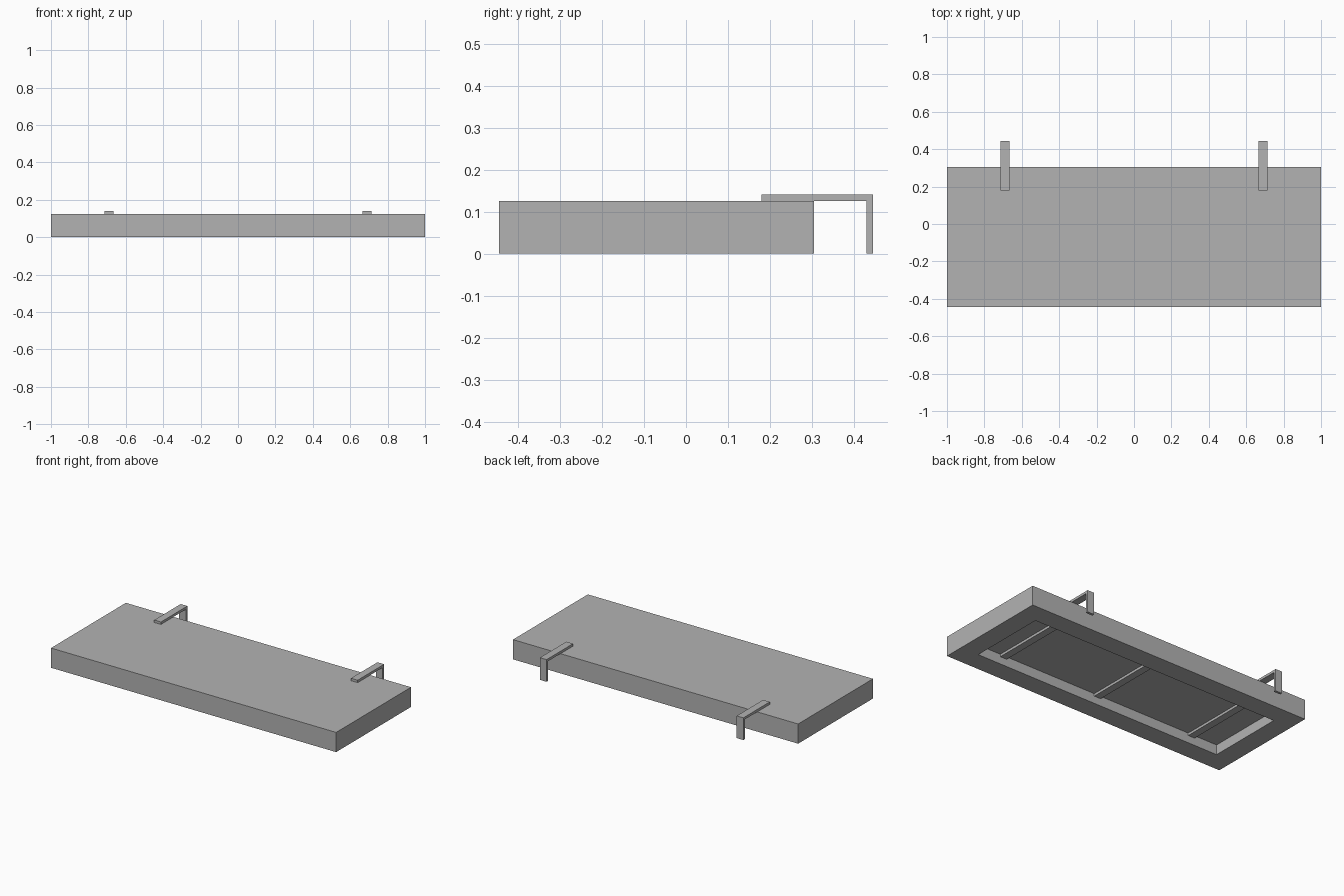
import bpy
import bmesh

cube = bpy.data.objects.get("Cube")
if cube:
    bpy.data.objects.remove(cube, do_unlink=True)

# Dimensions
LENGTH, FRONT, BACK, HEIGHT = 2.0, -0.445, 0.305, 0.125
BORDER = 0.125
PANEL_Z = HEIGHT / 2
BAR_W, BAR_T = 0.047, 0.0156
BAR_X = 0.69
INNER_FRONT, INNER_BACK = FRONT + BORDER, BACK - BORDER

grey = bpy.data.materials.new("plain grey")
grey.use_nodes = True
colour = (0.45, 0.45, 0.45, 1)
grey.diffuse_color = colour
grey.node_tree.nodes["Principled BSDF"].inputs["Base Color"].default_value = colour


def finish(name, bm):
    bmesh.ops.recalc_face_normals(bm, faces=bm.faces)
    mesh = bpy.data.meshes.new(name)
    bm.to_mesh(mesh)
    bm.free()
    mesh.materials.append(grey)
    obj = bpy.data.objects.new(name, mesh)
    bpy.context.collection.objects.link(obj)
    return obj


def box(name, x, y, z):
    """Box from (min, max) ranges."""
    bm = bmesh.new()
    bmesh.ops.create_cube(bm, size=1)
    for v in bm.verts:
        v.co = [r[0] if c < 0 else r[1] for c, r in zip(v.co, (x, y, z))]
    return finish(name, bm)


def extrude_profile(name, points, x, width):
    """Side profile in (y, z), extruded along x."""
    bm = bmesh.new()
    face = bm.faces.new([bm.verts.new((x - width / 2, y, z)) for y, z in points])
    side = bmesh.ops.extrude_face_region(bm, geom=[face])["geom"]
    bmesh.ops.translate(bm, vec=(width, 0, 0),
                        verts=[g for g in side if isinstance(g, bmesh.types.BMVert)])
    return finish(name, bm)


# Rectangular frame: outer ring and inner ring at bottom and top
bm = bmesh.new()
rings = []
for z in (0, HEIGHT):
    for inset in (0, BORDER):
        hx = LENGTH / 2 - inset
        y0, y1 = FRONT + inset, BACK - inset
        rings.append([bm.verts.new((x, y, z)) for x, y in
                      ((-hx, y0), (hx, y0), (hx, y1), (-hx, y1))])
low_out, low_in, top_out, top_in = rings
for a, b in ((low_out, low_in), (low_in, top_in), (top_in, top_out), (top_out, low_out)):
    for i in range(4):
        j = (i + 1) % 4
        bm.faces.new((a[i], a[j], b[j], b[i]))
finish("frame", bm)

# Panel set flush into the top of the frame
inner_x = LENGTH / 2 - BORDER
box("panel", (-inner_x, inner_x), (INNER_FRONT, INNER_BACK), (PANEL_Z, HEIGHT))

# Cross bars under the panel
for name, x in (("right", -BAR_X), ("middle", 0), ("left", BAR_X)):
    box(name + "_cross_bar", (x - BAR_W / 2, x + BAR_W / 2),
        (INNER_FRONT, INNER_BACK), (PANEL_Z - BAR_T, PANEL_Z))

# Hanging hooks over the back edge
top, end = HEIGHT + BAR_T, -FRONT
hook = [(INNER_BACK, HEIGHT), (end - BAR_T, HEIGHT), (end - BAR_T, 0),
        (end, 0), (end, top), (INNER_BACK, top)]
for name, x in (("right", -BAR_X), ("left", BAR_X)):
    extrude_profile(name + "_hook", hook, x, BAR_W)
